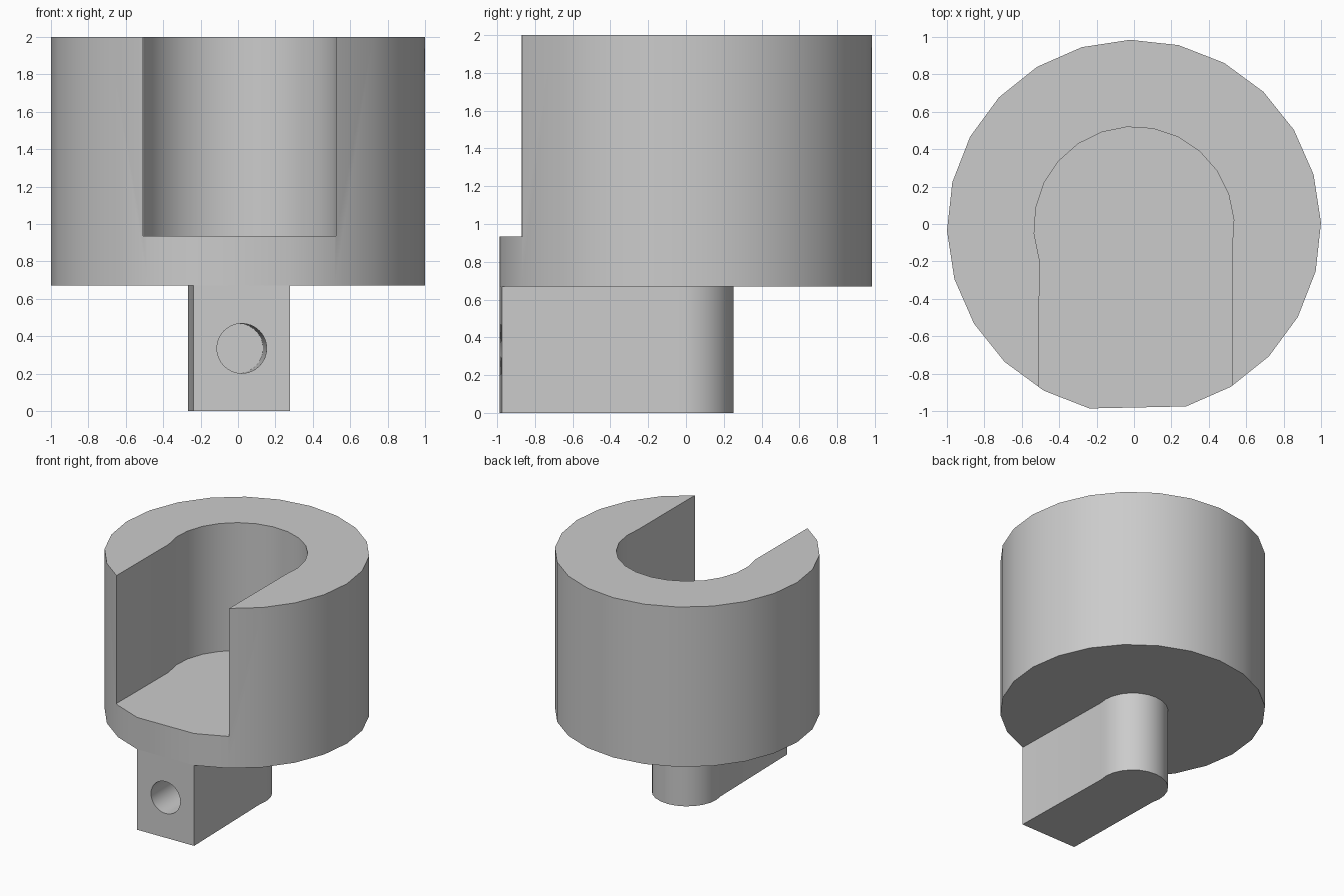
import bpy, bmesh
from math import cos, sin, radians
from mathutils import Matrix, Vector

cube = bpy.data.objects.get("Cube")
if cube:
    bpy.data.objects.remove(cube, do_unlink=True)

CENTRE = Vector((0, -0.015))
TURN = 1.2                       # small twist of the turned parts, degrees
STEP = 15                        # 24-sided rounds

grey = bpy.data.materials.new("plain grey")
grey.use_nodes = True
grey.diffuse_color = (0.6, 0.6, 0.6, 1)
grey.node_tree.nodes["Principled BSDF"].inputs["Base Color"].default_value = (0.6, 0.6, 0.6, 1)


def arc(radius, start, count):
    """Points counter-clockwise around the shared axis."""
    angles = [radians(start + STEP * i) for i in range(count)]
    return [(CENTRE.x + radius * cos(a), CENTRE.y + radius * sin(a)) for a in angles]


def add_object(name, bm):
    bmesh.ops.recalc_face_normals(bm, faces=bm.faces)
    mesh = bpy.data.meshes.new(name)
    bm.to_mesh(mesh)
    bm.free()
    mesh.materials.append(grey)
    obj = bpy.data.objects.new(name, mesh)
    bpy.context.collection.objects.link(obj)
    return obj


def prism(name, outline, bottom, top):
    bm = bmesh.new()
    face = bm.faces.new([bm.verts.new((x, y, bottom)) for x, y in outline])
    new = bmesh.ops.extrude_face_region(bm, geom=[face])["geom"]
    verts = [v for v in new if isinstance(v, bmesh.types.BMVert)]
    bmesh.ops.translate(bm, verts=verts, vec=(0, 0, top - bottom))
    return add_object(name, bm)


def select(obj):
    bpy.ops.object.select_all(action='DESELECT')
    obj.select_set(True)
    bpy.context.view_layer.objects.active = obj


def cut(obj, cutter):
    cutter.hide_render = True
    mod = obj.modifiers.new("cut", 'BOOLEAN')
    mod.operation = 'DIFFERENCE'
    mod.solver = 'EXACT'
    mod.object = cutter
    select(obj)
    bpy.ops.object.modifier_apply(modifier=mod.name)
    bpy.data.objects.remove(cutter, do_unlink=True)


# Socket: a round drum with a flat front, missing one rim point
rim = arc(1.0, -75 + TURN, 23)
socket = prism("socket", rim, 0.67, 2.0)

# Open-fronted round slot in the socket
slot = arc(0.535, -11, 15) + [(-0.51, -1.3), (0.524, -1.3)]
cut(socket, prism("slot_cutter", slot, 0.935, 2.2))

# Stem: round post carried forward to the flat front of the drum
post = arc(0.267, -15 + TURN, 15)
stem = prism("stem", post + [rim[-1], rim[0]], 0.0, 0.67)

# Deep pin hole, square to the flat front
bm = bmesh.new()
bmesh.ops.create_cone(bm, cap_ends=True, segments=32, radius1=0.133, radius2=0.133, depth=1.2)
place = (Matrix.Translation((CENTRE.x, CENTRE.y, 0.335))
         @ Matrix.Rotation(radians(TURN), 4, 'Z')
         @ Matrix.Translation((0, -0.65, 0))
         @ Matrix.Rotation(radians(90), 4, 'X'))
bmesh.ops.transform(bm, matrix=place, verts=bm.verts)
cut(stem, add_object("hole_cutter", bm))

for part in (socket, stem):
    select(part)
    bpy.ops.object.shade_smooth_by_angle(angle=radians(30))
